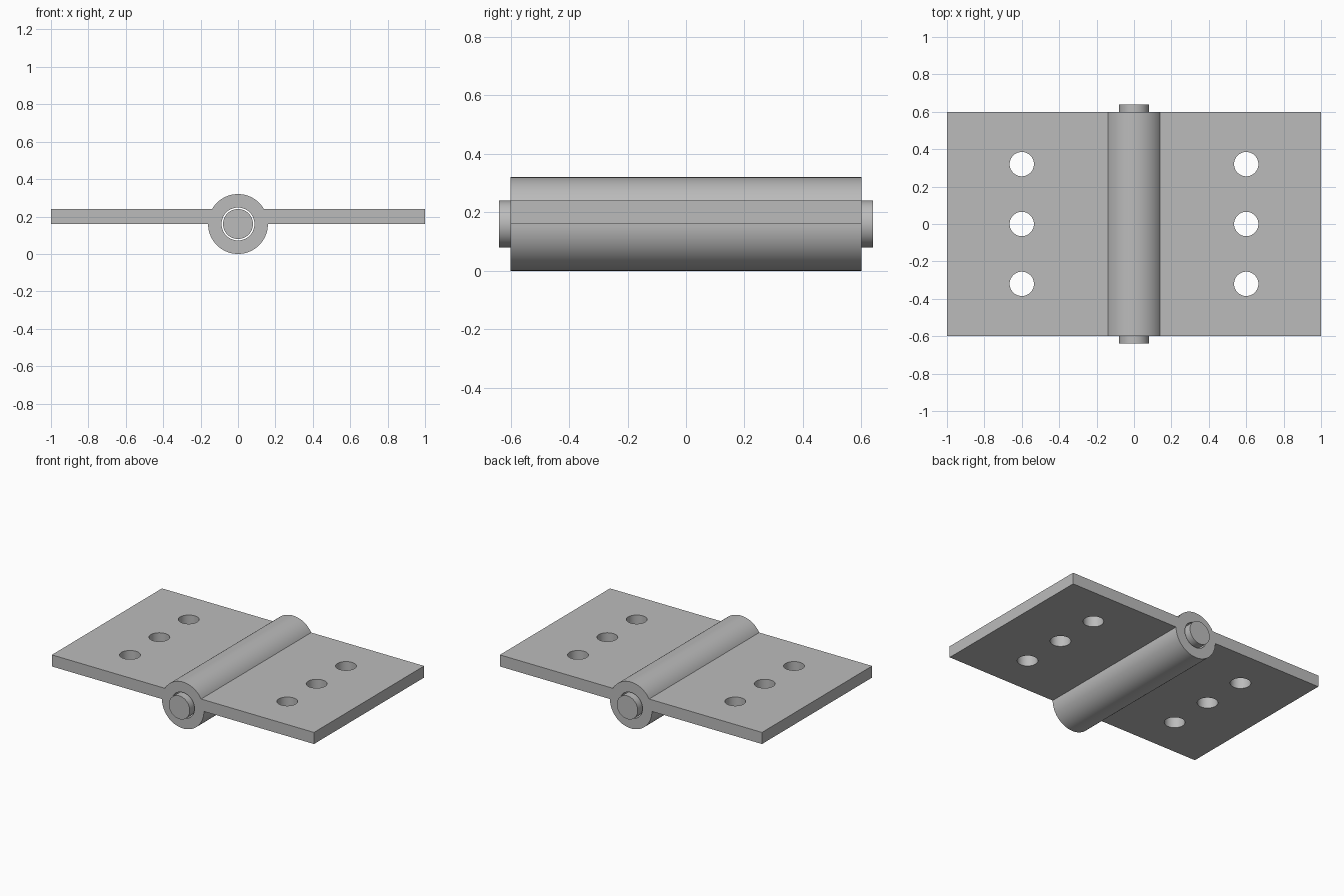
import bpy, bmesh, math
from mathutils import Matrix

if "Cube" in bpy.data.objects:
    bpy.data.objects.remove(bpy.data.objects["Cube"], do_unlink=True)

AXIS_Z = 0.16        # height of the hinge axis
BARREL_R = 0.16
LEAF_TOP = 0.24
HALF_LEN = 0.6
SEGMENTS = 96

steel = bpy.data.materials.new("steel_grey")
steel.use_nodes = True
GREY = (0.5, 0.5, 0.5, 1)
steel.diffuse_color = GREY
steel.node_tree.nodes["Principled BSDF"].inputs["Base Color"].default_value = GREY


def add_object(name, bm):
    mesh = bpy.data.meshes.new(name)
    bmesh.ops.recalc_face_normals(bm, faces=bm.faces[:])
    bm.to_mesh(mesh)
    bm.free()
    mesh.materials.append(steel)
    obj = bpy.data.objects.new(name, mesh)
    bpy.context.collection.objects.link(obj)
    return obj


def cylinder(bm, radius, depth, matrix):
    bmesh.ops.create_cone(bm, cap_ends=True, segments=SEGMENTS, radius1=radius,
                          radius2=radius, depth=depth, matrix=matrix)


def smooth(obj):
    bpy.ops.object.select_all(action="DESELECT")
    obj.select_set(True)
    bpy.context.view_layer.objects.active = obj
    bpy.ops.object.shade_smooth_by_angle(angle=math.radians(30))


def arc(start, end, steps):
    angles = [start + (end - start) * i / steps for i in range(steps + 1)]
    return [(BARREL_R * math.cos(a), AXIS_Z + BARREL_R * math.sin(a)) for a in angles]


along_y = Matrix.Translation((0, 0, AXIS_Z)) @ Matrix.Rotation(math.pi / 2, 4, "X")

# Leaves and barrel: one profile extruded along the hinge axis
meet = math.asin((LEAF_TOP - AXIS_Z) / BARREL_R)
profile = [(1, AXIS_Z), (1, LEAF_TOP)]
profile += arc(meet, math.pi - meet, 40)
profile += [(-1, LEAF_TOP), (-1, AXIS_Z)]
profile += arc(math.pi, 2 * math.pi, 48)
bm = bmesh.new()
face = bm.faces.new([bm.verts.new((x, -HALF_LEN, z)) for x, z in profile])
grown = bmesh.ops.extrude_face_region(bm, geom=[face], use_keep_orig=True)
moved = [v for v in grown["geom"] if isinstance(v, bmesh.types.BMVert)]
bmesh.ops.translate(bm, verts=moved, vec=(0, 2 * HALF_LEN, 0))
body = add_object("leaves_and_barrel", bm)

# Cutter for the pin bore and the screw holes
bm = bmesh.new()
cylinder(bm, 0.088, 2, along_y)
for x in (-0.6, 0.6):
    for y in (-0.32, 0, 0.32):
        cylinder(bm, 0.065, 0.4, Matrix.Translation((x, y, 0.2)))
cutter = add_object("hole_cutter", bm)
cutter.hide_render = True

cut = body.modifiers.new("holes", "BOOLEAN")
cut.operation = "DIFFERENCE"
cut.solver = "EXACT"
cut.object = cutter
bpy.context.view_layer.objects.active = body
bpy.ops.object.modifier_apply(modifier=cut.name)
bpy.data.objects.remove(cutter, do_unlink=True)
smooth(body)

# Hinge pin, standing proud at both ends
bm = bmesh.new()
cylinder(bm, 0.08, 1.28, along_y)
smooth(add_object("hinge_pin", bm))
